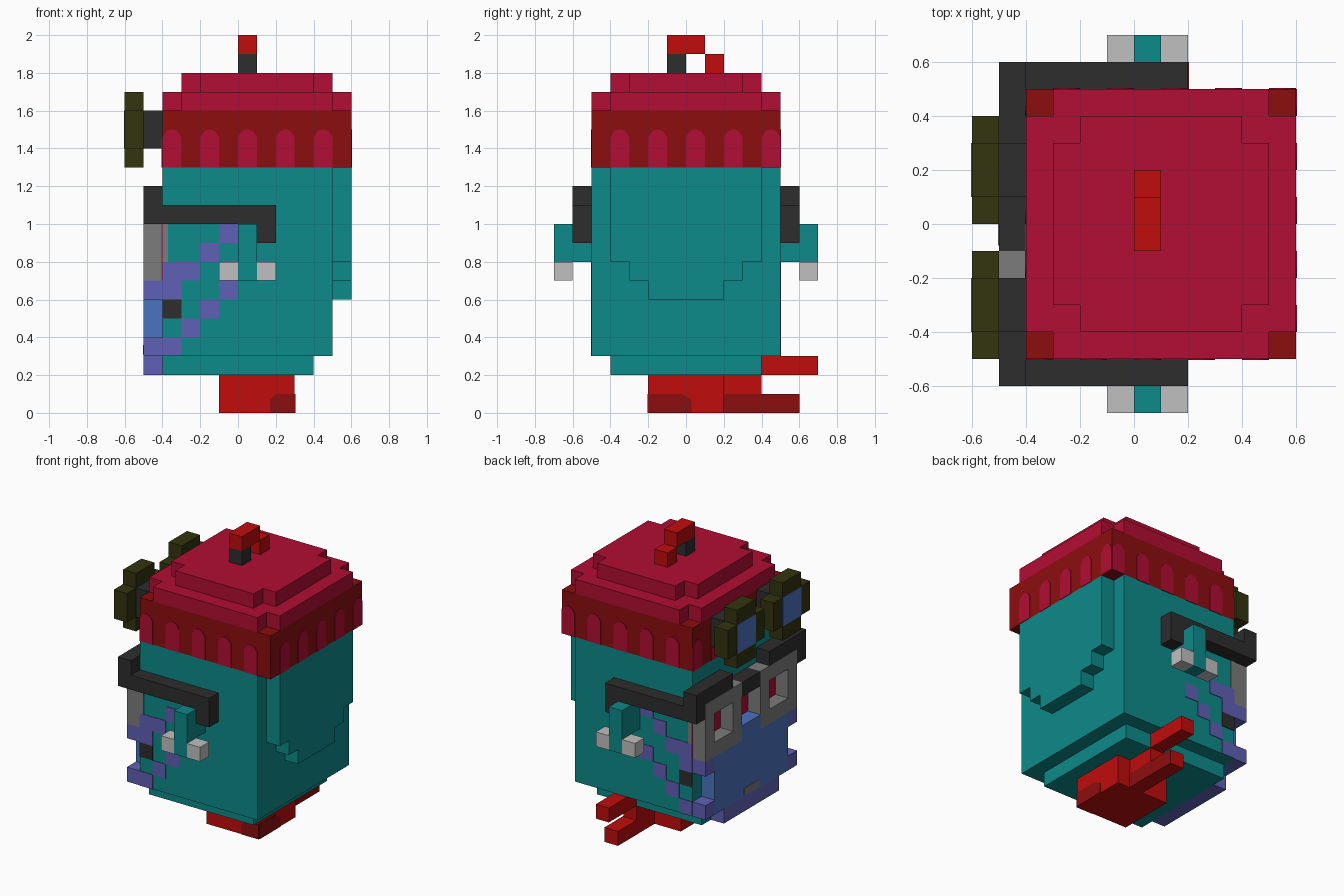
import bpy, bmesh, math
from mathutils import Vector

cube = bpy.data.objects.get("Cube")
if cube:
    bpy.data.objects.remove(cube, do_unlink=True)


def material(name, hex_code):
    def linear(v):
        return v / 12.92 if v <= 0.04045 else ((v + 0.055) / 1.055) ** 2.4
    rgb = [linear(int(hex_code[i:i + 2], 16) / 255) for i in (0, 2, 4)]
    m = bpy.data.materials.new(name)
    m.use_nodes = True
    m.diffuse_color = (*rgb, 1)
    m.node_tree.nodes["Principled BSDF"].inputs["Base Color"].default_value = (*rgb, 1)
    return m


TEAL = material("teal", "0d8a8a")
CRIMSON = material("crimson", "b20d33")
MAROON = material("dark red", "8c0d0f")
RED = material("red", "c00c0c")
BLACK = material("charcoal", "2d2d2d")
OLIVE = material("olive", "33330f")
GREY = material("grey", "7c7c7c")
SILVER = material("light grey", "bfc0bf")
PURPLE = material("purple", "6060b6")
BLUE = material("blue", "4b74c0")

U = 0.1       # block size
T = 0.004     # thickness of painted plates


def finish(name, bm, mat):
    bmesh.ops.recalc_face_normals(bm, faces=bm.faces)
    mesh = bpy.data.meshes.new(name)
    bm.to_mesh(mesh)
    bm.free()
    mesh.materials.append(mat)
    ob = bpy.data.objects.new(name, mesh)
    bpy.context.collection.objects.link(ob)
    return ob


def box(name, mat, x, y, z):
    """Box from (low, high) ranges given in blocks."""
    bm = bmesh.new()
    bmesh.ops.create_cube(bm, size=1)
    for v in bm.verts:
        v.co = Vector([(r[0] if c < 0 else r[1]) * U for c, r in zip(v.co, (x, y, z))])
    return finish(name, bm, mat)


def prism(name, mat, outline, place, depth):
    """Extrude a flat outline (in blocks); place maps (a, b, d) to a position."""
    bm = bmesh.new()
    low = [bm.verts.new(Vector(place(a, b, 0)) * U) for a, b in outline]
    high = [bm.verts.new(Vector(place(a, b, depth)) * U) for a, b in outline]
    bm.faces.new(low)
    bm.faces.new(high)
    n = len(outline)
    for i in range(n):
        j = (i + 1) % n
        bm.faces.new((low[i], low[j], high[j], high[i]))
    return finish(name, bm, mat)


def notched(a0, a1, b0, b1):
    """Rectangle with a one-block notch at each corner."""
    return [(a0 + 1, b0), (a1 - 1, b0), (a1 - 1, b0 + 1), (a1, b0 + 1), (a1, b1 - 1), (a1 - 1, b1 - 1),
            (a1 - 1, b1), (a0 + 1, b1), (a0 + 1, b1 - 1), (a0, b1 - 1), (a0, b0 + 1), (a0 + 1, b0 + 1)]


def sided(s, low, high):
    """Range mirrored onto side s."""
    return (low, high) if s > 0 else (-high, -low)


# head
box("head", TEAL, (-4, 5), (-5, 5), (3, 13))
box("head_base", TEAL, (-4, 4), (-4, 4), (2, 3))
hair = [(-4, 13), (-4, 8), (-3, 8), (-3, 7), (-2, 7), (-2, 6)]
hair += [(-a, b) for a, b in reversed(hair)]
prism("head_rear_panel", TEAL, hair, lambda a, b, d: (5 + d, a, b), 1)
box("eye_area", CRIMSON, (-4 - T / U, -4), (-5, 5), (7, 11))

# cap
box("cap_band", MAROON, (-4, 6), (-5, 5), (13, 16))
prism("cap_lower_tier", CRIMSON, notched(-4, 6, -5, 5), lambda a, b, d: (a, b, 16 + d), 1)
prism("cap_upper_tier", CRIMSON, notched(-3, 5, -4, 4), lambda a, b, d: (a, b, 17 + d), 1)
arch = [(0, 13), (1, 13), (1, 14.6), (0.8, 14.9), (0.6, 15), (0.4, 15), (0.2, 14.9), (0, 14.6)]
for k in range(-4, 5, 2):
    shape = [(a + k, b) for a, b in arch]
    prism("band_arch_front", CRIMSON, shape, lambda a, b, d: (a, -5 - d, b), T / U)
    prism("band_arch_back", CRIMSON, shape, lambda a, b, d: (a + 1, 5 + d, b), T / U)
    prism("band_arch_left", CRIMSON, shape, lambda a, b, d: (6 + d, a, b), T / U)
    prism("band_arch_right", CRIMSON, shape, lambda a, b, d: (-4 - d, a, b), T / U)

# cap stem
box("stem_foot", BLACK, (0, 1), (-1, 0), (18, 19))
box("stem_bar", RED, (0, 1), (-1, 1), (19, 20))
box("stem_tip", RED, (0, 1), (1, 2), (18, 19))

# goggles on the cap
for y in (-5, 0):
    prism("goggle_rim", OLIVE, notched(y, y + 4, 13, 17), lambda a, b, d: (-5 - d, a, b), 1)
    box("goggle_lens", BLUE, (-6 - T / U, -6), (y + 1, y + 3), (14, 16))
    box("goggle_mount", BLACK, (-5, -4), (y + 1, y + 3), (14, 16))

# spectacles, ears and cheek markings on both sides
stripes = [(-1, 9), (-2, 8), (-3, 7), (-4, 7), (-4, 6), (-1, 6), (-2, 5), (-3, 4), (-4, 3)]
for s in (-1, 1):
    box("brow", BLACK, (-5, -4), sided(s, 2, 6), (11, 12))
    box("temple_arm", BLACK, (-5, 2), sided(s, 5, 6), (10, 11))
    box("temple_tip", BLACK, (1, 2), sided(s, 5, 6), (9, 10))
    for z in (7, 10):
        box("spectacle_rim_bar", GREY, (-5, -4), sided(s, 1, 5), (z, z + 1))
    for y in (1, 4):
        box("spectacle_rim_post", GREY, (-5, -4), sided(s, y, y + 1), (8, 10))
    paint = sided(s, 5, 5 + T / U)
    box("rim_edge", GREY, (-4, -3.7), paint, (8, 10))
    box("cheek_spot", BLACK, (-4, -3), paint, (5, 6))
    for x, z in stripes:
        box("cheek_stripe", PURPLE, (x, x + 1), paint, (z, z + 1))
    box("ear", TEAL, (0, 1), sided(s, 5, 7), (8, 10))
    box("ear_lobe", TEAL, (0, 1), sided(s, 6, 7), (7, 8))
    for x in (-1, 1):
        box("ear_stud", SILVER, (x, x + 1), sided(s, 6, 7), (7, 8))
    for z in (3, 6):
        box("muzzle_corner", PURPLE, (-5, -4), sided(s, 4, 5), (z, z + 1))
box("spectacle_bridge", BLACK, (-5, -4), (-1, 1), (10, 11))

# muzzle
box("muzzle", BLUE, (-5, -4), (-4, 4), (3, 7))
box("nose", BLUE, (-5, -4), (-1, 1), (7, 8))
box("chin", PURPLE, (-5, -4), (-3, 3), (2, 3))
box("mouth", GREY, (-5 - T / U, -5), (-0.8, 0.8), (3.1, 3.6))

# neck and its two prongs
box("neck", RED, (-1, 3), (-2, 2), (0, 2))
box("upper_prong_root", RED, (1, 2), (2, 4), (1, 2))
box("upper_prong", RED, (1, 2), (4, 7), (2, 3))
box("lower_prong", RED, (1, 2), (2, 6), (0, 1))
box("lower_prong_side", MAROON, (2, 2 + T / U), (2, 6), (0, 1))
patch = [(0, 0), (0, 0.7), (0.3, 1), (1.3, 1), (1.3, 0)]
prism("neck_patch_front", MAROON, patch, lambda a, b, d: (1.7 + a, -2 - d, b), T / U)
prism("neck_patch_left", MAROON, patch, lambda a, b, d: (3 + d, 0.3 - a * 1.75, b), T / U)
